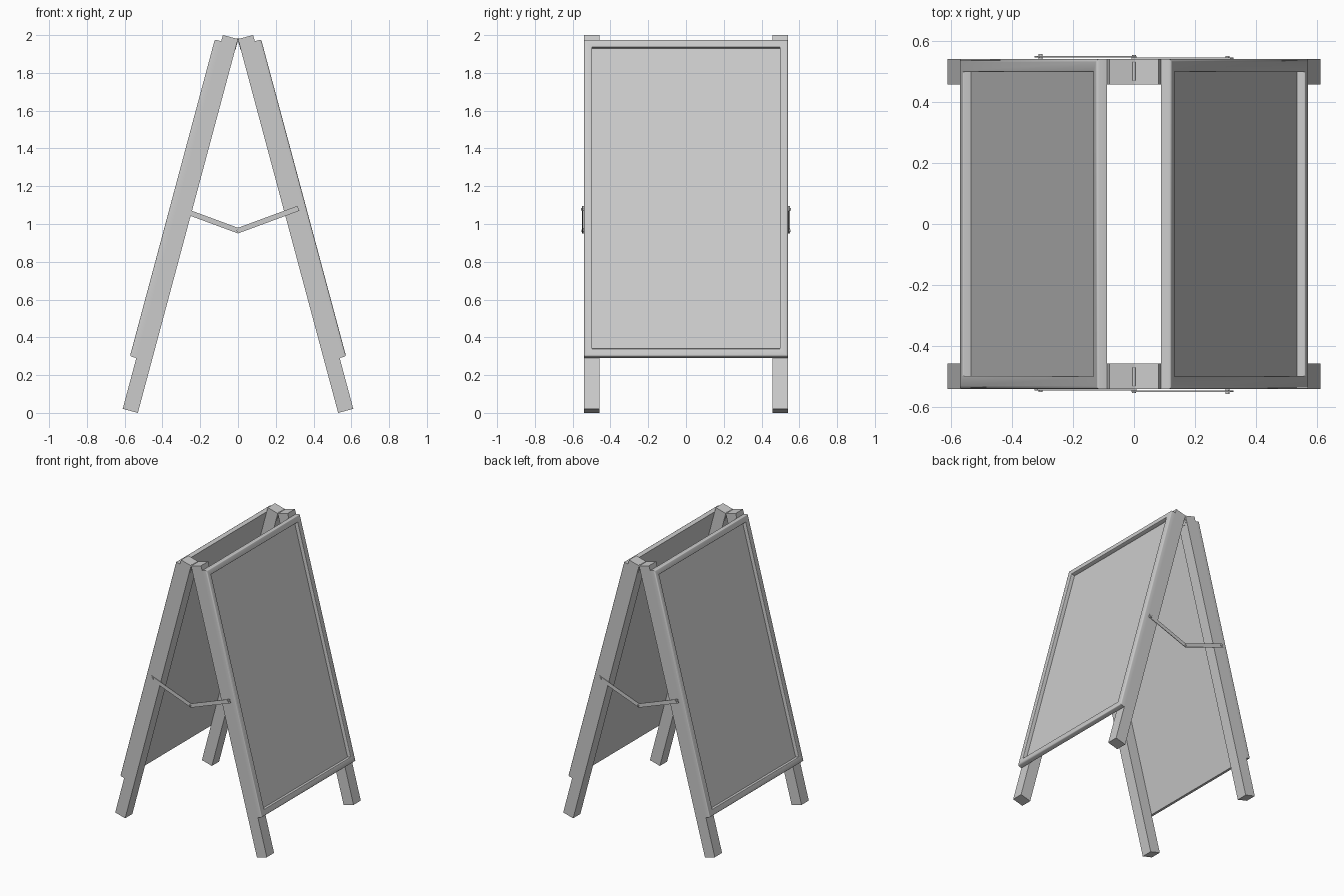
import bpy, bmesh
from math import radians, cos, sin, pi, atan2, hypot
from mathutils import Matrix, Vector

cube = bpy.data.objects.get("Cube")
if cube:
    bpy.data.objects.remove(cube, do_unlink=True)

grey = bpy.data.materials.new("plain grey")
grey.use_nodes = True
GREY = (0.6, 0.6, 0.6, 1)
grey.diffuse_color = GREY
grey.node_tree.nodes["Principled BSDF"].inputs["Base Color"].default_value = GREY

LEAN = radians(15)
APEX = 1.979
HALF = 0.54                   # half the board width
LEG_LEN = APEX / cos(LEAN)
LEG = 0.083                   # leg thickness
RAIL = 0.043                  # rail width
TOP, BOTTOM = -0.034, -1.77   # board ends along the leg


def finish(name, bm, matrix):
    bmesh.ops.transform(bm, matrix=matrix, verts=bm.verts)
    bmesh.ops.recalc_face_normals(bm, faces=bm.faces)
    mesh = bpy.data.meshes.new(name)
    bm.to_mesh(mesh)
    bm.free()
    mesh.materials.append(grey)
    ob = bpy.data.objects.new(name, mesh)
    bpy.context.collection.objects.link(ob)
    return ob


def box(name, lo, hi, matrix):
    lo, hi = Vector(lo), Vector(hi)
    bm = bmesh.new()
    bmesh.ops.create_cube(bm, size=1)
    place = Matrix.Translation((lo + hi) / 2) @ Matrix.Diagonal((hi - lo).to_4d())
    bmesh.ops.transform(bm, matrix=place, verts=bm.verts)
    return finish(name, bm, matrix)


def rod(name, radius, length, matrix):
    """Cylinder along y."""
    bm = bmesh.new()
    bmesh.ops.create_cone(bm, cap_ends=True, segments=16, radius1=radius,
                          radius2=radius, depth=length)
    ob = finish(name, bm, matrix @ Matrix.Rotation(pi / 2, 4, "X"))
    ob.data.shade_smooth()
    ob.data.set_sharp_from_angle(angle=radians(35))


def frame(name, matrix):
    """Mitred picture frame swept from a rounded rail profile (inset, height)."""
    r, deep = 0.01, 0.035
    arc = [radians(a) for a in (0, 30, 60, 90)]
    profile = [(0, 0)]
    profile += [(r - r * cos(a), deep - r + r * sin(a)) for a in arc]
    profile += [(RAIL - r / 2 + r / 2 * sin(a), deep - r / 2 + r / 2 * cos(a)) for a in arc]
    profile += [(RAIL, 0)]
    bm = bmesh.new()
    rings = []
    for sy, sz in ((-1, -1), (1, -1), (1, 1), (-1, 1)):
        end = TOP if sz > 0 else BOTTOM
        rings.append([bm.verts.new((LEG + h, sy * (HALF - d), end - sz * d)) for d, h in profile])
    n = len(profile)
    for i in range(4):
        a, b = rings[i], rings[(i + 1) % 4]
        for j in range(n):
            k = (j + 1) % n
            bm.faces.new((a[j], a[k], b[k], b[j]))
    ob = finish(name, bm, matrix)
    ob.data.shade_smooth()
    ob.data.set_sharp_from_angle(angle=radians(40))


for side, turn in (("left", 0), ("right", pi)):
    spin = Matrix.Rotation(turn, 4, "Z")
    tilt = spin @ Matrix.Translation((0, 0, APEX)) @ Matrix.Rotation(-LEAN, 4, "Y")

    # legs with hinge leaves set on their top ends
    for end, y0, y1 in (("a", -HALF, -0.457), ("b", 0.457, HALF)):
        box(f"{side}_leg_{end}", (0, y0, -LEG_LEN), (LEG, y1, 0), tilt)
        box(f"{side}_hinge_leaf_{end}", (-0.002, y0 + 0.01, -0.06), (0, y1 - 0.01, 0), tilt)

    # board and its raised frame
    frame(f"{side}_frame", tilt)
    box(f"{side}_panel", (LEG, -HALF + 0.02, BOTTOM + 0.02),
        (LEG + 0.007, HALF - 0.02, TOP - 0.02), tilt)

    # hinge barrel
    rod(f"{side}_hinge_barrel", 0.005, 0.06, spin @ Matrix.Translation((0, -0.5, APEX)))

    # folding stay: inner and outer bars joined by a pivot
    reach, low, rise = 0.32, 0.965, 0.118
    length = hypot(reach, rise)
    for label, sx, y in (("inner", -1, -0.5425), ("outer", 1, -0.5475)):
        slope = Matrix.Rotation(-sx * atan2(rise, reach), 4, "Y")
        place = spin @ Matrix.Translation((0, y, low)) @ slope
        x0, x1 = sorted((-0.004 * sx, sx * length))
        box(f"{side}_stay_{label}", (x0, -0.002, -0.014), (x1, 0.002, 0.014), place)
        rod(f"{side}_stay_{label}_pin", 0.007, 0.016,
            place @ Matrix.Translation((sx * (length - 0.015), 0, 0)))
    rod(f"{side}_stay_pivot", 0.007, 0.015, spin @ Matrix.Translation((0, -0.5455, low)))
